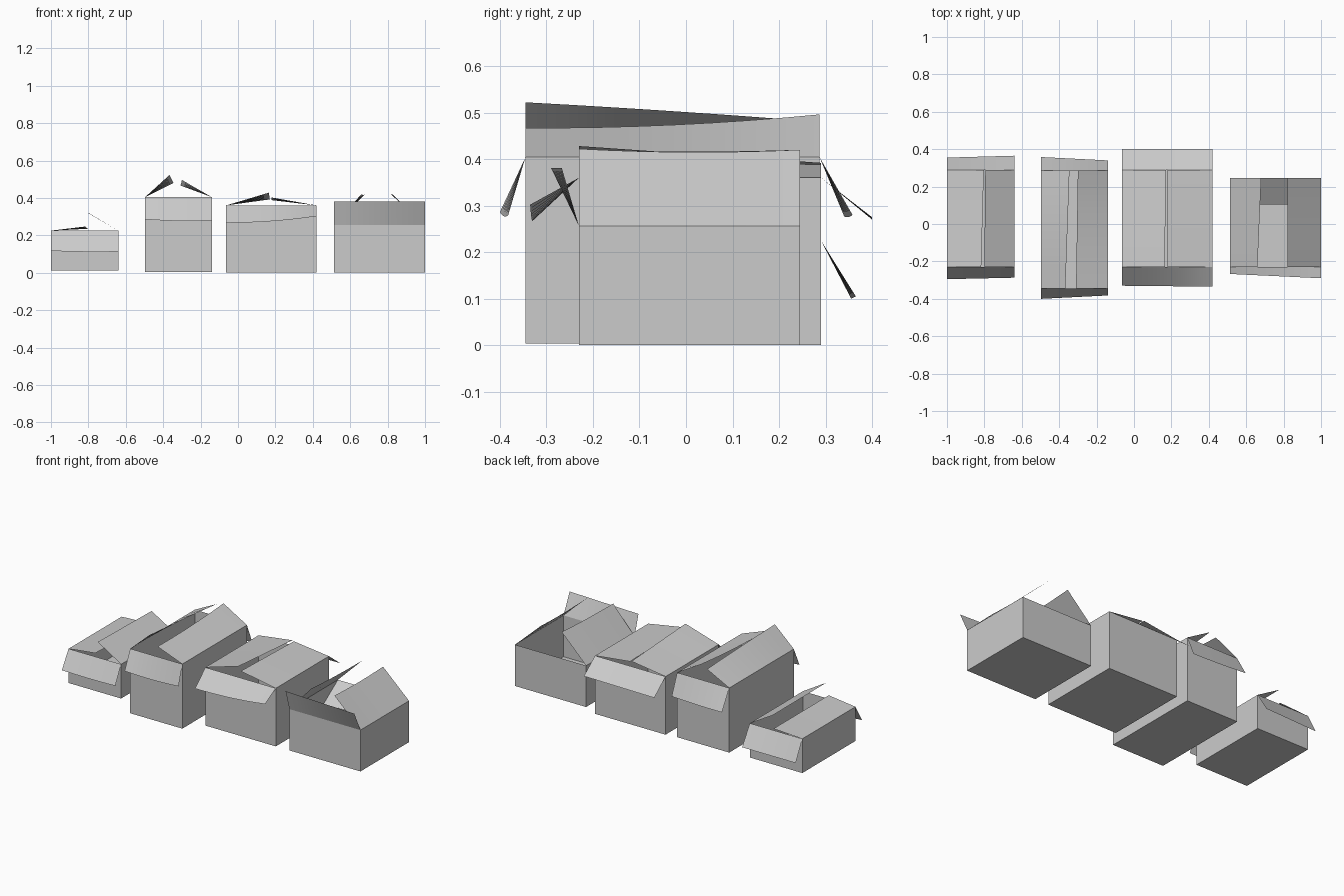
import bpy, bmesh
from mathutils import Vector

if "Cube" in bpy.data.objects:
    bpy.data.objects.remove(bpy.data.objects["Cube"])

SEGS = 8


def finish(name, bm):
    mesh = bpy.data.meshes.new(name)
    bm.to_mesh(mesh)
    bm.free()
    obj = bpy.data.objects.new(name, mesh)
    bpy.context.collection.objects.link(obj)
    return obj


def carton(name, x0, x1, y0, y1, z0, z1):
    """Open-topped thin box body."""
    bm = bmesh.new()
    bmesh.ops.create_cube(bm, size=1)
    for v in bm.verts:
        v.co = Vector(((x0, x1)[v.co.x > 0], (y0, y1)[v.co.y > 0], (z0, z1)[v.co.z > 0]))
    top = [f for f in bm.faces if f.normal.z > 0.5]
    bmesh.ops.delete(bm, geom=top, context='FACES_ONLY')
    finish(name, bm)


def flap(name, hinge_a, hinge_b, tip_a, tip_b, bow):
    """Thin card ruled from a straight hinge to a slightly bowed free edge."""
    ha, hb, ta, tb = map(Vector, (hinge_a, hinge_b, tip_a, tip_b))
    bow = Vector((0, 0, bow))
    bm = bmesh.new()
    rows = []
    for i in range(SEGS + 1):
        t = i / SEGS
        tip = ta.lerp(tb, t) + bow * 4 * t * (1 - t)
        rows.append((bm.verts.new(ha.lerp(hb, t)), bm.verts.new(tip)))
    for a, b in zip(rows, rows[1:]):
        f = bm.faces.new((a[0], b[0], b[1], a[1]))
        f.smooth = True
    bmesh.ops.recalc_face_normals(bm, faces=bm.faces)
    if sum(f.normal.z for f in bm.faces) < 0:
        bmesh.ops.reverse_faces(bm, faces=bm.faces)
    finish(name, bm)


# body: x0, x1, y0, y1, z0, z1
# front/back flaps: free-edge (y, z) at left and right end, then bow
# left/right flaps: free-edge (x, z) at front and back end, then bow
boxes = {
    "small_box": dict(
        body=(-1.0, -0.64, -0.23, 0.29, 0.013, 0.225),
        front=((-0.295, 0.117), (-0.287, 0.113), -0.003),
        back=((0.355, 0.10), (0.365, 0.105), 0),
        left=((-0.817, 0.247), (-0.803, 0.235), 0),
        right=((-0.80, 0.32), (-0.795, 0.315), 0)),
    "tall_box": dict(
        body=(-0.497, -0.14, -0.345, 0.287, 0.004, 0.404),
        front=((-0.40, 0.286), (-0.382, 0.28), -0.006),
        back=((0.358, 0.28), (0.34, 0.277), -0.003),
        left=((-0.367, 0.522), (-0.345, 0.48), 0.002),
        right=((-0.31, 0.467), (-0.30, 0.496), -0.008)),
    "wide_box": dict(
        body=(-0.063, 0.42, -0.23, 0.29, 0.0, 0.36),
        front=((-0.33, 0.267), (-0.335, 0.302), -0.009),
        back=((0.40, 0.27), (0.40, 0.275), 0),
        left=((0.165, 0.428), (0.17, 0.392), 0),
        right=((0.18, 0.402), (0.18, 0.388), 0)),
    "open_box": dict(
        body=(0.513, 1.0, -0.23, 0.245, 0.0, 0.256),
        front=((-0.267, 0.381), (-0.29, 0.381), 0),
        back=((0.105, 0.16), (0.105, 0.16), 0),
        left=((0.66, 0.42), (0.68, 0.42), -0.004),
        right=((0.822, 0.422), (0.822, 0.42), -0.006)),
}

for name, b in boxes.items():
    x0, x1, y0, y1, z0, z1 = b["body"]
    carton(name + "_body", *b["body"])
    # front and back flaps
    for side, y in (("front", y0), ("back", y1)):
        p, q, bow = b[side]
        flap(f"{name}_{side}_flap", (x0, y, z1), (x1, y, z1), (x0, *p), (x1, *q), bow)
    # long side flaps
    for side, x in (("left", x0), ("right", x1)):
        p, q, bow = b[side]
        flap(f"{name}_{side}_flap", (x, y0, z1), (x, y1, z1),
             (p[0], y0, p[1]), (q[0], y1, q[1]), bow)
